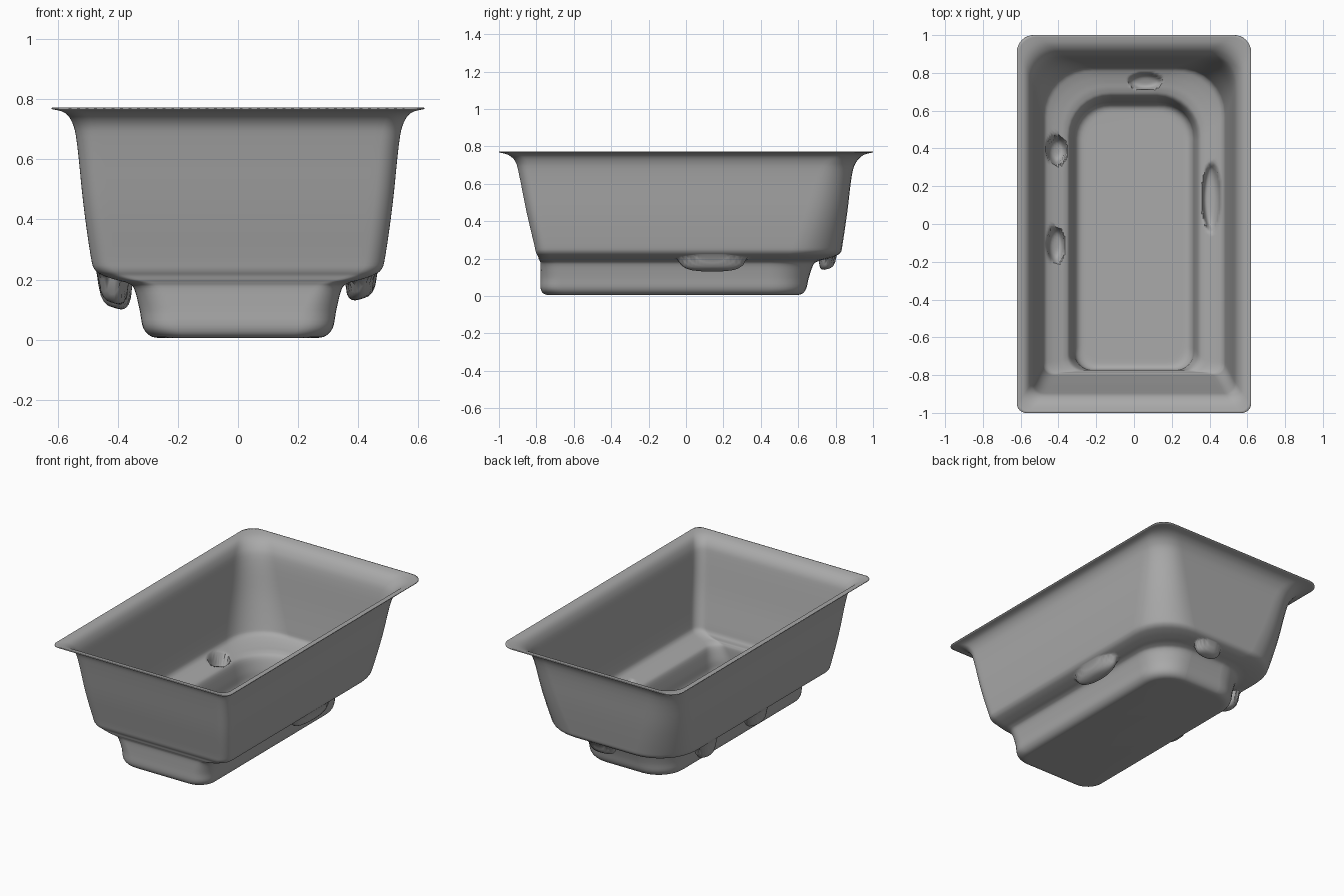
import bpy
import bmesh
from math import cos, sin, pi, sqrt
from mathutils import Vector

default_cube = bpy.data.objects.get("Cube")
if default_cube:
    bpy.data.objects.remove(default_cube, do_unlink=True)

# Shell sections from rim to floor:
# half width, front end, back end, height, front corner radius, back corner radius
SECTIONS = [
    (.62, -1, 1, .77, .05, .09),
    (.575, -.95, .95, .757, .06, .12),
    (.548, -.91, .91, .72, .06, .14),
    (.533, -.89, .885, .65, .06, .16),
    (.512, -.85, .86, .45, .06, .2),
    (.488, -.81, .835, .28, .06, .24),
    (.475, -.8, .825, .235, .06, .25),
    (.445, -.79, .795, .215, .06, .25),
    (.4, -.785, .75, .2, .06, .24),
    (.365, -.78, .71, .19, .07, .23),
    (.343, -.775, .68, .17, .08, .22),
    (.325, -.775, .655, .1, .1, .2),
    (.313, -.775, .64, .04, .1, .18),
    (.285, -.755, .615, .012, .1, .16),
    (.24, -.71, .57, .008, .08, .13),
]
STEPS = 4            # rings between sections
ARC = 8              # segments in a corner
LONG, SHORT = 70, 40  # segments along the sides and ends

# Pockets pressed into the ledge: x, y, half size in x, half size in y, depth
POCKETS = [
    (-.41, .39, .055, .075, .095),
    (-.415, -.11, .048, .095, .08),
    (.41, .14, .05, .18, .065),
    (.06, .755, .09, .045, .055),
]


def smooth_sections(sections):
    """Fill in rings between the sections with a smooth curve."""
    rows = [Vector(s) for s in sections]
    rings = []
    for i in range(len(rows) - 1):
        a, b = rows[i], rows[i + 1]
        before = rows[max(i - 1, 0)]
        after = rows[min(i + 2, len(rows) - 1)]
        for k in range(STEPS):
            t = k / STEPS
            tangent_a, tangent_b = (b - before) / 2, (after - a) / 2
            rings.append(a * (2 * t**3 - 3 * t**2 + 1) + b * (3 * t**2 - 2 * t**3)
                         + tangent_a * (t**3 - 2 * t**2 + t) + tangent_b * (t**3 - t**2))
    return rings + [rows[-1]]


def rounded_loop(half, front, back, z, r_front, r_back):
    """Rounded rectangle with the same point count for every ring."""
    corners = [(half, back, r_back, 1, 1, 0, SHORT),
               (-half, back, r_back, -1, 1, 1, LONG),
               (-half, front, r_front, -1, -1, 2, SHORT),
               (half, front, r_front, 1, -1, 3, LONG)]
    arcs = []
    for x, y, r, sx, sy, turn, _ in corners:
        centre = Vector((x - sx * r, y - sy * r, z))
        angles = [(turn + k / ARC) * pi / 2 for k in range(ARC + 1)]
        arcs.append([centre + Vector((cos(a), sin(a), 0)) * r for a in angles])
    points = []
    for i, corner in enumerate(corners):
        start, end = arcs[i][-1], arcs[(i + 1) % 4][0]
        points += arcs[i]
        points += [start.lerp(end, k / corner[-1]) for k in range(1, corner[-1])]
    return points


def press_pockets(p):
    """Push a point of the ledge down where a pocket lies."""
    if p.z < .15 or p.z > .3:
        return p
    for x, y, a, b, depth in POCKETS:
        d = ((p.x - x) / a) ** 2 + ((p.y - y) / b) ** 2
        if d < 1:
            return p - Vector((0, 0, depth * sqrt(1 - d * d)))
    return p


# Tub shell
bm = bmesh.new()
rings = [[bm.verts.new(press_pockets(p)) for p in rounded_loop(*s)]
         for s in smooth_sections(SECTIONS)]
for upper, lower in zip(rings, rings[1:]):
    for i in range(len(upper)):
        j = (i + 1) % len(upper)
        bm.faces.new((upper[i], lower[i], lower[j], upper[j]))
bm.faces.new(rings[-1])
bmesh.ops.recalc_face_normals(bm, faces=bm.faces)
mesh = bpy.data.meshes.new("tub_shell")
bm.to_mesh(mesh)
bm.free()
tub = bpy.data.objects.new("tub_shell", mesh)
bpy.context.collection.objects.link(tub)

# Thin wall
wall = tub.modifiers.new("thin_wall", 'SOLIDIFY')
wall.thickness = .005
wall.offset = 0

# Plain grey finish
grey = bpy.data.materials.new("plain_grey")
grey.use_nodes = True
colour = (.4, .4, .4, 1)
grey.diffuse_color = colour
grey.node_tree.nodes["Principled BSDF"].inputs["Base Color"].default_value = colour
mesh.materials.append(grey)

bpy.ops.object.select_all(action='DESELECT')
tub.select_set(True)
bpy.context.view_layer.objects.active = tub
bpy.ops.object.shade_smooth_by_angle(angle=pi / 3)
